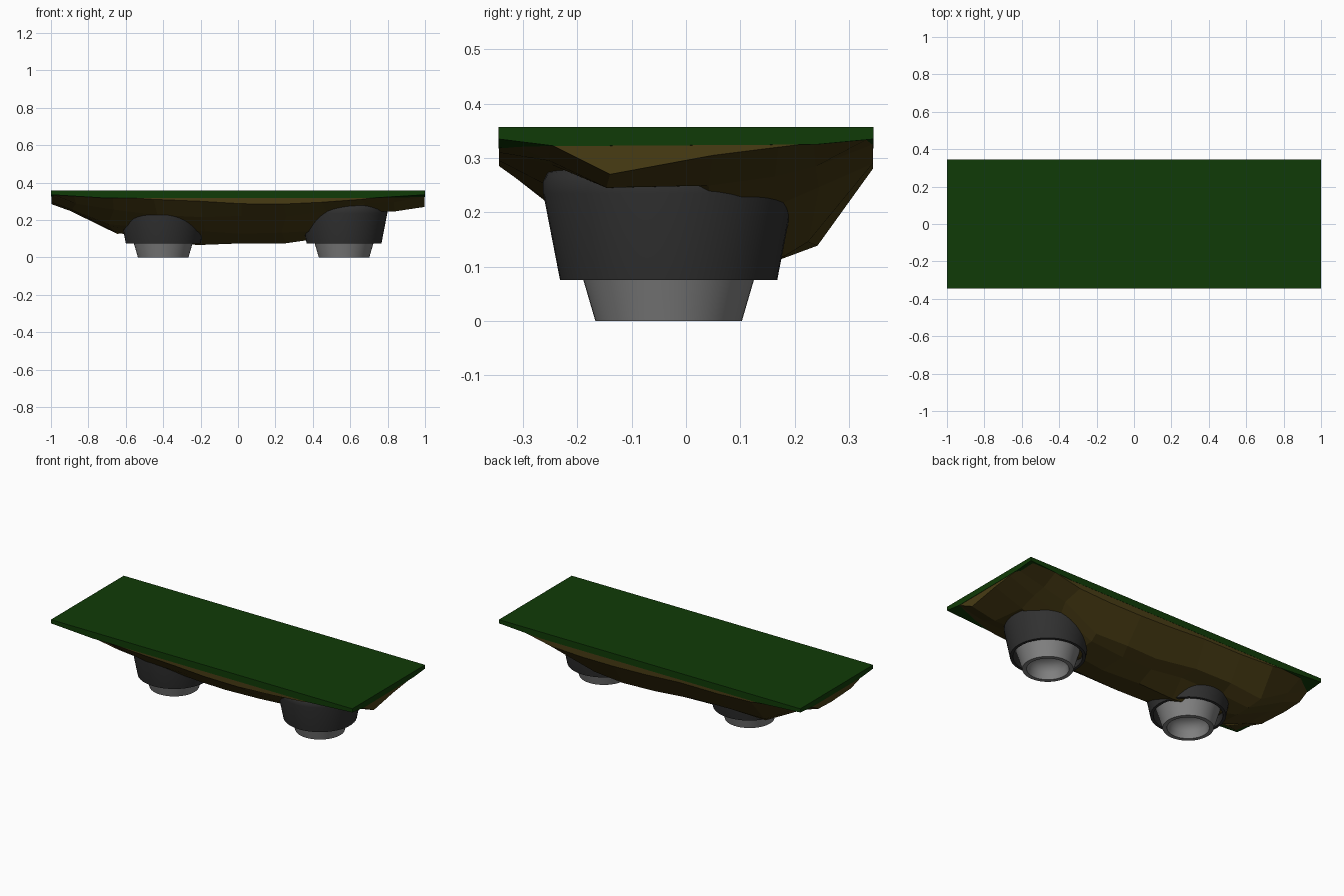
import bpy, bmesh, math, random

if "Cube" in bpy.data.objects:
    bpy.data.objects.remove(bpy.data.objects["Cube"])

random.seed(4)


def material(name, rgb):
    m = bpy.data.materials.new(name)
    m.diffuse_color = (*rgb, 1)
    m.use_nodes = True
    m.node_tree.nodes["Principled BSDF"].inputs["Base Color"].default_value = m.diffuse_color
    return m


GRASS = material("grass", (0.005, 0.043, 0.002))
SOIL = material("soil", (0.065, 0.045, 0.007))
DARK = material("dark_metal", (0.030, 0.030, 0.030))
METAL = material("metal", (0.22, 0.22, 0.22))


def finish(bm, name, mat):
    bmesh.ops.remove_doubles(bm, verts=bm.verts, dist=1e-5)
    bmesh.ops.recalc_face_normals(bm, faces=bm.faces)
    me = bpy.data.meshes.new(name)
    bm.to_mesh(me)
    bm.free()
    me.materials.append(mat)
    ob = bpy.data.objects.new(name, me)
    bpy.context.collection.objects.link(ob)
    return ob


def hanging_block(name, xs, ys, heights, top, mat, jitter=0.0):
    """Flat-topped block whose underside follows a grid of heights."""
    bm = bmesh.new()
    nx, ny = len(xs), len(ys)
    low = []
    for j, y in enumerate(ys):
        row = []
        for i, x in enumerate(xs):
            z = heights[j][i]
            if 0 < i < nx - 1 and 0 < j < ny - 1:
                row.append(bm.verts.new((x + random.uniform(-jitter, jitter),
                                         y + random.uniform(-jitter, jitter) * 0.5,
                                         z + random.uniform(-jitter, jitter) * 0.3)))
            else:
                row.append(bm.verts.new((x, y, z)))
        low.append(row)
    for j in range(ny - 1):
        for i in range(nx - 1):
            bm.faces.new((low[j][i], low[j + 1][i], low[j + 1][i + 1], low[j][i + 1]))
    # side walls and lid
    rim = (low[0] + [low[j][-1] for j in range(1, ny)] + low[-1][-2::-1]
           + [low[j][0] for j in range(ny - 2, 0, -1)])
    up = [bm.verts.new((v.co.x, v.co.y, top)) for v in rim]
    for k in range(len(rim)):
        n = (k + 1) % len(rim)
        bm.faces.new((rim[k], rim[n], up[n], up[k]))
    bm.faces.new(up)
    return finish(bm, name, mat)


def lathe(name, profile, loc, mat, sides=48):
    bm = bmesh.new()
    vs = [bm.verts.new((r, 0, z)) for r, z in profile]
    es = [bm.edges.new(p) for p in zip(vs, vs[1:])]
    bmesh.ops.spin(bm, geom=vs + es, cent=(0, 0, 0), axis=(0, 0, 1),
                   angle=math.tau, steps=sides, use_duplicate=False)
    ob = finish(bm, name, mat)
    ob.location = loc
    bpy.ops.object.select_all(action='DESELECT')
    ob.select_set(True)
    bpy.context.view_layer.objects.active = ob
    bpy.ops.object.shade_smooth_by_angle(angle=math.radians(35))
    return ob


# grass slab, thinner at the corners
E, M = 0.335, 0.318
hanging_block("grass_slab", [-1, -0.72, 0, 0.72, 1], [-0.345, -0.24, 0.24, 0.345],
              [[E, M, M, M, E], [0.325, M, M, M, 0.322],
               [0.325, M, M, M, 0.325], [E, M, M, M, E]], 0.357, GRASS)

# faceted earth below
hanging_block(
    "earth_underside",
    [-.998, -.88, -.67, -.45, -.2, .02, .24, .45, .66, .83, .998],
    [-.344, -.25, -.14, .05, .17, .235, .344],
    [[.34, .34, .325, .31, .30, .287, .285, .295, .31, .335, .34],
     [.33, .29, .25, .225, .22, .215, .22, .24, .29, .30, .325],
     [.295, .262, .18, .16, .14, .13, .135, .15, .24, .248, .27],
     [.285, .255, .13, .09, .062, .073, .08, .105, .20, .245, .305],
     [.29, .257, .13, .15, .15, .107, .108, .12, .22, .26, .32],
     [.325, .275, .17, .18, .17, .135, .135, .15, .24, .28, .328],
     [.34, .34, .31, .30, .30, .287, .28, .28, .29, .325, .34]],
    0.344, SOIL, jitter=0.025)

# two thrusters: dark housing with a hollow nozzle
HOUSING = [(.178, .16), (.184, .075), (.2, .075), (.231, .235), (.231, .257),
           (.223, .274), (.207, .284), (.185, .288), (0, .288)]
NOZZLE = [(.180, .15), (.157, .075), (.135, 0), (.112, 0), (.106, .04),
          (.095, .065), (.07, .085), (.035, .094), (0, .096)]
for side, x in (("left", -0.40), ("right", 0.567)):
    loc = (x, -0.032, 0)
    lathe(side + "_thruster_housing", HOUSING, loc, DARK)
    lathe(side + "_thruster_nozzle", NOZZLE, loc, METAL)
